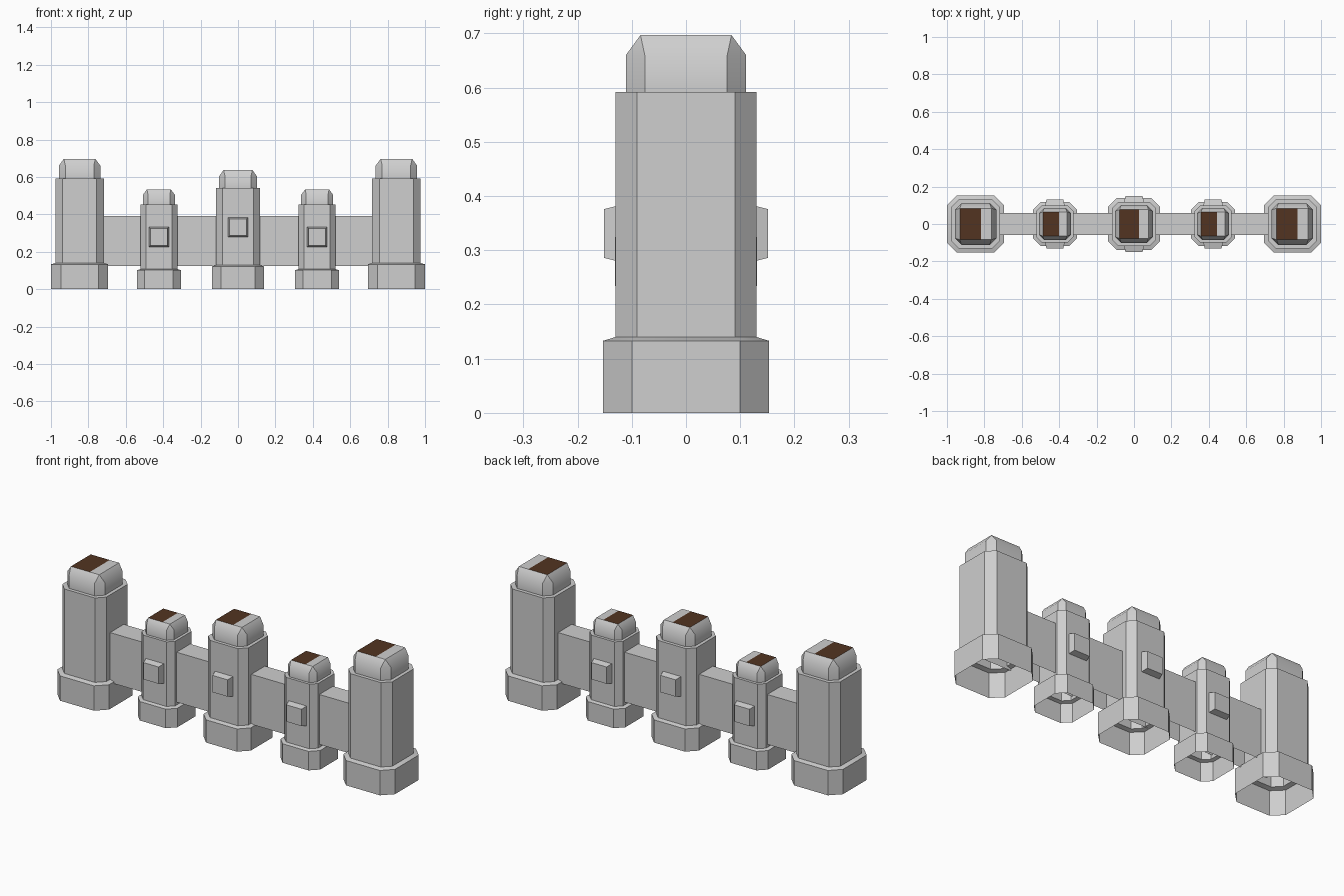
import bpy, bmesh, math

if "Cube" in bpy.data.objects:
    bpy.data.objects.remove(bpy.data.objects["Cube"])


def material(name, rgb):
    m = bpy.data.materials.new(name)
    m.diffuse_color = (*rgb, 1)
    m.use_nodes = True
    m.node_tree.nodes["Principled BSDF"].inputs["Base Color"].default_value = m.diffuse_color
    return m


stone = material("stone_grey", (0.62, 0.62, 0.62))
brown = material("dark_brown", (0.085, 0.034, 0.015))


def finish(name, bm, mats, smooth=False):
    bmesh.ops.recalc_face_normals(bm, faces=bm.faces)
    me = bpy.data.meshes.new(name)
    bm.to_mesh(me)
    bm.free()
    ob = bpy.data.objects.new(name, me)
    bpy.context.collection.objects.link(ob)
    for m in mats:
        me.materials.append(m)
    if smooth:
        bpy.ops.object.select_all(action='DESELECT')
        ob.select_set(True)
        bpy.context.view_layer.objects.active = ob
        bpy.ops.object.shade_smooth_by_angle(angle=math.radians(40))
    return ob


# tower profile: (half width, half length of flat side, height)
PROFILE = [(0.153, 0.100, 0), (0.153, 0.100, 0.133), (0.130, 0.090, 0.140),
           (0.130, 0.090, 0.592), (0.111, 0.076, 0.592),
           (0.111, 0.076, 0.660), (0.084, 0.084, 0.697)]


def tower(name, x, s):
    bm = bmesh.new()
    prev = None
    for h, f, z in PROFILE:
        pts = [(h, -f), (h, f), (f, h), (-f, h), (-h, f), (-h, -f), (-f, -h), (f, -h)]
        ring = [bm.verts.new((x + px * s, py * s, z * s)) for px, py in pts]
        if prev:
            for i in range(8):
                j = (i + 1) % 8
                bm.faces.new((prev[i], prev[j], ring[j], ring[i]))
        prev = ring
    top = bm.faces.new(prev)
    bmesh.ops.remove_doubles(bm, verts=bm.verts, dist=1e-5)
    # cut the roof and colour its left part
    zt = PROFILE[-1][2] * s
    roof = [f for f in bm.faces if all(abs(v.co.z - zt) < 1e-4 for v in f.verts)]
    geom = roof + list({e for f in roof for e in f.edges}) + list({v for f in roof for v in f.verts})
    split = x + 0.028 * s
    bmesh.ops.bisect_plane(bm, geom=geom, plane_co=(split, 0, 0), plane_no=(1, 0, 0))
    for f in bm.faces:
        if all(abs(v.co.z - zt) < 1e-4 for v in f.verts) and f.calc_center_median().x < split:
            f.material_index = 1
    finish(name, bm, [stone, brown], True)


# raised square block on front and back of a tower
def block(name, x, z, y_in, y_out, side):
    bm = bmesh.new()
    rings = []
    for y, h in ((y_in, 0.054), (y_out, 0.045)):
        rings.append([bm.verts.new((x + a * h, side * y, z + b * h))
                      for a, b in ((-1, -1), (1, -1), (1, 1), (-1, 1))])
    a, b = rings
    for i in range(4):
        j = (i + 1) % 4
        bm.faces.new((a[i], a[j], b[j], b[i]))
    bm.faces.new(b)
    bm.faces.new(a)
    finish(name, bm, [stone])


# five towers
for label, x, s in (("outer_tower_left", -0.847, 1), ("outer_tower_right", 0.847, 1),
                    ("small_tower_left", -0.423, 0.765), ("small_tower_right", 0.423, 0.765),
                    ("middle_tower", 0, 0.914)):
    tower(label, x, s)

for side, word in ((-1, "front"), (1, "back")):
    block("middle_block_" + word, 0, 0.331, 0.115, 0.151, side)
    block("small_block_left_" + word, -0.423, 0.279, 0.095, 0.131, side)
    block("small_block_right_" + word, 0.423, 0.279, 0.095, 0.131, side)

# connecting wall, open underneath
bm = bmesh.new()
bmesh.ops.create_cube(bm, size=1)
for v in bm.verts:
    v.co.x *= 1.7
    v.co.y *= 0.116
    v.co.z = 0.39 if v.co.z > 0 else 0.123
bmesh.ops.delete(bm, geom=[f for f in bm.faces if f.calc_center_median().z < 0.13],
                 context='FACES_ONLY')
finish("connecting_wall", bm, [stone])
